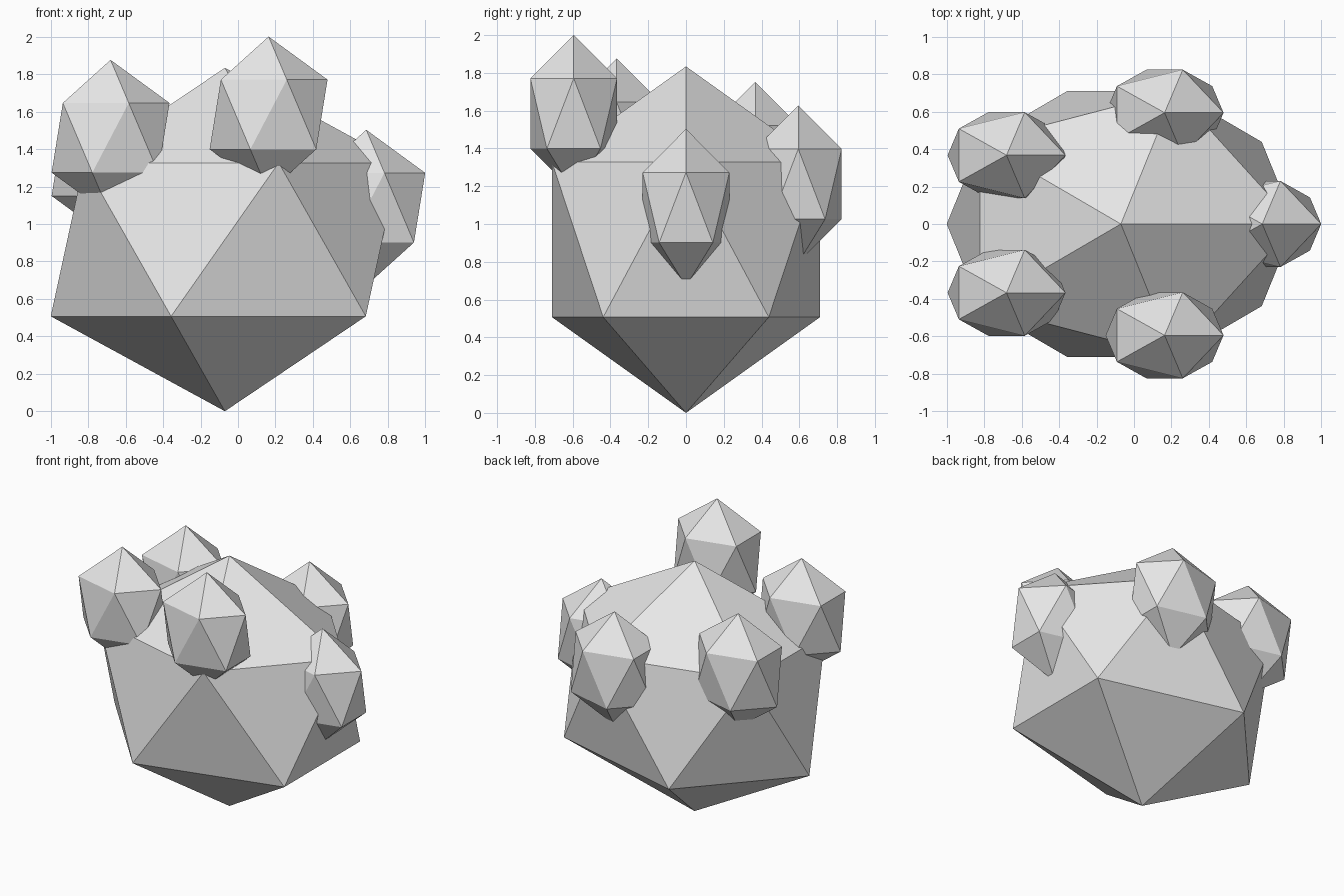
import bpy
import math

if "Cube" in bpy.data.objects:
    bpy.data.objects.remove(bpy.data.objects["Cube"])

grey = bpy.data.materials.new("light grey")
grey.diffuse_color = (0.8, 0.8, 0.8, 1.0)
grey.use_nodes = True
grey.node_tree.nodes["Principled BSDF"].inputs["Base Color"].default_value = grey.diffuse_color

CENTRE_X = -0.07


def ico(name, location, radii):
    """Flat-faced 20-sided ball stretched to the given radii."""
    bpy.ops.mesh.primitive_ico_sphere_add(subdivisions=1, radius=1, location=location)
    obj = bpy.context.object
    obj.name = name
    obj.scale = radii
    bpy.ops.object.transform_apply(location=False, rotation=False, scale=True)
    obj.data.materials.append(grey)
    return obj


# Main body
ico("body", (CENTRE_X, 0, 0.917), (1.04, 0.834, 0.917))

# Five lumps spiralling upward around the body
for i in range(5):
    a = math.radians(72 * i)
    ico(f"lump_{i + 1}",
        (CENTRE_X + 0.755 * math.cos(a), 0.625 * math.sin(a), 1.087 + 0.1245 * i),
        (0.352, 0.27, 0.416))
